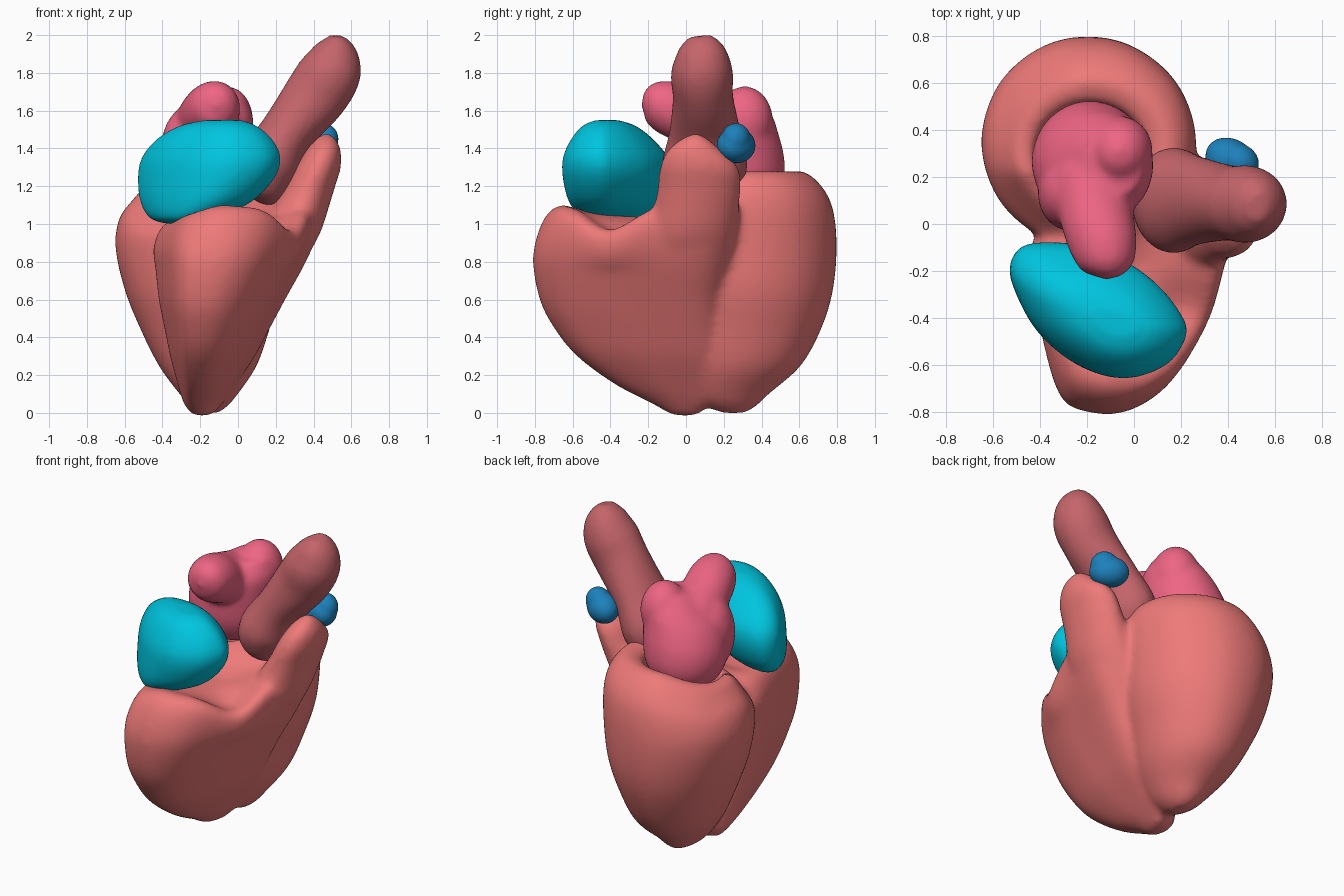
import bpy, bmesh, math
from mathutils import Vector, Matrix


def material(name, rgb):
    m = bpy.data.materials.new(name)
    m.diffuse_color = (*rgb, 1)
    return m


MUSCLE = material("muscle", (0.85, 0.195, 0.19))
VESSEL = material("vessel", (0.56, 0.13, 0.145))
PINK = material("pink", (0.86, 0.13, 0.23))
CYAN = material("cyan", (0.0, 0.56, 0.74))
BLUE = material("blue", (0.012, 0.22, 0.50))


def clamp(t):
    return min(max(t, 0), 1)


def spline(pts, steps, closed=False):
    """Catmull-Rom through tuples of any length."""
    n, out = len(pts), []
    for i in range(n if closed else n - 1):
        q = [pts[(i + k) % n] if closed else pts[min(max(i + k, 0), n - 1)] for k in (-1, 0, 1, 2)]
        for s in range(steps):
            t = s / steps
            out.append(tuple(0.5 * (2 * b + (c - a) * t + (2 * a - 5 * b + 4 * c - d) * t * t
                                    + (3 * b - a - 3 * c + d) * t ** 3) for a, b, c, d in zip(*q)))
    if not closed:
        out.append(tuple(pts[-1]))
    return out


def skin(bm, rings):
    rows = [[bm.verts.new(p) for p in r] for r in rings]
    n = len(rows[0])
    for a, b in zip(rows, rows[1:]):
        for i in range(n):
            bm.faces.new((a[i], a[(i + 1) % n], b[(i + 1) % n], b[i]))
    bm.faces.new(rows[0][::-1])
    bm.faces.new(rows[-1])


def stack(bm, outline, levels, warp=None):
    """Outline in a unit box, fitted to (z, x0, x1, y0, y1) at each level."""
    shape = spline(outline, 5, True)
    rings = []
    for z, x0, x1, y0, y1 in spline(levels, 5):
        ring = [(x0 + u * (x1 - x0), y0 + v * (y1 - y0), z) for u, v in shape]
        rings.append([warp(*p) for p in ring] if warp else ring)
    skin(bm, rings)


def tube(bm, path):
    """Oval sections of (x, y, z, radius, depth radius) along a path."""
    pts = spline(path, 5)
    rings = []
    for i, p in enumerate(pts):
        d = Vector(pts[min(i + 1, len(pts) - 1)][:3]) - Vector(pts[max(i - 1, 0)][:3])
        side = d.cross(Vector((0, 1, 0))).normalized()
        up = side.cross(d).normalized()
        rings.append([Vector(p[:3]) + p[3] * math.cos(a) * side + p[4] * math.sin(a) * up
                      for a in (math.tau * k / 40 for k in range(40))])
    skin(bm, rings)


def blob(bm, centre, radii, turn=0):
    m = Matrix.Translation(centre) @ Matrix.Rotation(math.radians(turn), 4, 'Z') @ Matrix.Diagonal((*radii, 1))
    bmesh.ops.create_icosphere(bm, subdivisions=4, radius=1, matrix=m)


def finish(name, bm, mat, fuse, smooth):
    """Fuse the overlapping pieces into one soft skin."""
    bmesh.ops.recalc_face_normals(bm, faces=bm.faces)
    me = bpy.data.meshes.new(name)
    bm.to_mesh(me)
    bm.free()
    me.materials.append(mat)
    for p in me.polygons:
        p.use_smooth = True
    ob = bpy.data.objects.new(name, me)
    bpy.context.collection.objects.link(ob)
    r = ob.modifiers.new("fuse", 'REMESH')
    r.mode = 'VOXEL'
    r.voxel_size = fuse
    r.use_smooth_shade = True
    s = ob.modifiers.new("soften", 'SMOOTH')
    s.factor = 0.5
    s.iterations = smooth
    return ob


ROUND = [(0.5 + 0.5 * math.cos(k * math.tau / 10), 0.5 + 0.5 * math.sin(k * math.tau / 10)) for k in range(10)]


# Left ventricle: thick cup, rim lower at the left and front
def lv_warp(x, y, z):
    drop = 0.1 * clamp((-0.25 - x) / 0.3) + 0.18 * clamp((0.22 - y) / 0.25)
    return (x, y, z - drop * max(z - 0.9, 0) / 0.35)


heart = bmesh.new()
stack(heart, ROUND, [
    (0.00, -0.18, -0.10, 0.18, 0.32), (0.04, -0.25, -0.05, 0.10, 0.38),
    (0.10, -0.31, 0.00, 0.03, 0.44), (0.25, -0.42, 0.10, -0.03, 0.61),
    (0.45, -0.52, 0.17, -0.07, 0.72), (0.65, -0.60, 0.23, -0.10, 0.78),
    (0.88, -0.65, 0.255, -0.10, 0.80), (1.08, -0.63, 0.265, -0.10, 0.78),
    (1.20, -0.57, 0.24, -0.06, 0.72), (1.275, -0.51, 0.17, 0.00, 0.63),
    (1.265, -0.46, 0.09, 0.05, 0.55), (1.20, -0.42, 0.05, 0.09, 0.51),
    (0.90, -0.38, 0.03, 0.12, 0.48), (0.60, -0.34, 0.00, 0.14, 0.44),
    (0.40, -0.22, -0.14, 0.25, 0.33)], lv_warp)

# Right ventricle wrapped around its front, with the outflow tract
RV = [(0, .6), (.07, .28), (.16, .06), (.30, 0), (.5, 0), (.7, .1), (.87, .33), (.95, .56),
      (1, .79), (.92, .92), (.7, .96), (.4, .82), (.1, .72)]


def rv_warp(x, y, z):
    dip = 0.13 * math.exp(-((x - 0.25) ** 2 + (y + 0.40) ** 2) / 0.03) + 0.1 * clamp((-0.12 - x) / 0.3)
    return (x, y, z - dip * clamp((z - 0.75) / 0.25))


stack(heart, RV, [
    (-0.015, -0.24, -0.14, -0.07, 0.07), (0.05, -0.29, -0.08, -0.18, 0.14),
    (0.15, -0.32, -0.01, -0.37, 0.19), (0.30, -0.36, 0.09, -0.57, 0.22),
    (0.45, -0.39, 0.17, -0.69, 0.23), (0.60, -0.42, 0.25, -0.765, 0.24),
    (0.80, -0.44, 0.36, -0.80, 0.27), (0.95, -0.45, 0.42, -0.775, 0.28),
    (1.06, -0.42, 0.42, -0.72, 0.22), (1.10, -0.35, 0.35, -0.64, 0.12),
    (1.06, -0.22, 0.22, -0.50, 0.00), (1.03, -0.05, 0.05, -0.25, -0.15)], rv_warp)
stack(heart, ROUND, [
    (0.65, 0.00, 0.26, -0.20, 0.22), (0.80, 0.04, 0.35, -0.22, 0.25),
    (0.95, 0.10, 0.435, -0.21, 0.27), (1.10, 0.19, 0.485, -0.17, 0.285),
    (1.20, 0.25, 0.515, -0.15, 0.29), (1.30, 0.30, 0.545, -0.14, 0.28),
    (1.39, 0.36, 0.545, -0.10, 0.19), (1.45, 0.41, 0.52, -0.03, 0.12),
    (1.48, 0.45, 0.49, 0.03, 0.07)])
finish("ventricles", heart, MUSCLE, 0.018, 18)

# Right atrium: slanted bean at the front
RA = [(0, .83), (.06, .97), (.2, 1.01), (.45, .98), (.7, .84), (.86, .67), (.97, .48), (1.0, .33),
      (.9, .12), (.7, .01), (.5, .04), (.3, .19), (.14, .40), (.03, .66)]
bm = bmesh.new()
stack(bm, RA, [
    (1.00, -0.36, -0.26, -0.43, -0.33), (1.025, -0.46, -0.14, -0.54, -0.22),
    (1.11, -0.515, 0.06, -0.62, -0.13), (1.24, -0.53, 0.19, -0.655, -0.085),
    (1.35, -0.51, 0.225, -0.655, -0.10), (1.45, -0.43, 0.18, -0.61, -0.18),
    (1.52, -0.31, 0.10, -0.55, -0.27), (1.55, -0.18, 0.02, -0.48, -0.36)])
finish("right_atrium", bm, CYAN, 0.018, 8)

# Left atrium: broad sac, rear lobe and forward arm
bm = bmesh.new()
stack(bm, ROUND, [
    (1.10, -0.30, -0.12, 0.20, 0.38), (1.14, -0.38, -0.02, 0.08, 0.47),
    (1.24, -0.43, 0.05, 0.02, 0.52), (1.36, -0.43, 0.07, 0.00, 0.52),
    (1.48, -0.38, 0.08, 0.01, 0.49), (1.57, -0.30, 0.08, 0.04, 0.46),
    (1.66, -0.21, 0.04, 0.12, 0.40)])
blob(bm, (-0.06, 0.31, 1.55), (0.14, 0.15, 0.18))
blob(bm, (-0.27, 0.13, 1.38), (0.14, 0.16, 0.24))
tube(bm, [(-0.19, 0.27, 1.45, 0.08, 0.08), (-0.18, 0.20, 1.48, 0.17, 0.17), (-0.16, 0.04, 1.56, 0.16, 0.15),
          (-0.13, -0.09, 1.615, 0.145, 0.145), (-0.11, -0.18, 1.65, 0.11, 0.11), (-0.105, -0.23, 1.66, 0.04, 0.04)])
finish("left_atrium", bm, PINK, 0.018, 10)

# Aorta: thick slanted trunk, wide at its root
bm = bmesh.new()
tube(bm, [(0.10, 0.09, 1.12, 0.04, 0.04), (0.13, 0.09, 1.18, 0.13, 0.17), (0.165, 0.10, 1.31, 0.17, 0.225),
          (0.26, 0.10, 1.48, 0.145, 0.19), (0.40, 0.09, 1.665, 0.167, 0.16), (0.475, 0.085, 1.78, 0.168, 0.165),
          (0.505, 0.085, 1.86, 0.15, 0.15), (0.52, 0.08, 1.94, 0.105, 0.115), (0.525, 0.075, 1.995, 0.04, 0.06)])
finish("aorta", bm, VESSEL, 0.018, 4)

# Pulmonary artery: small bud behind the outflow tip
bm = bmesh.new()
blob(bm, (0.415, 0.265, 1.415), (0.12, 0.095, 0.095), -35)
blob(bm, (0.45, 0.265, 1.45), (0.085, 0.075, 0.085), -30)
finish("pulmonary_artery", bm, BLUE, 0.01, 10)
